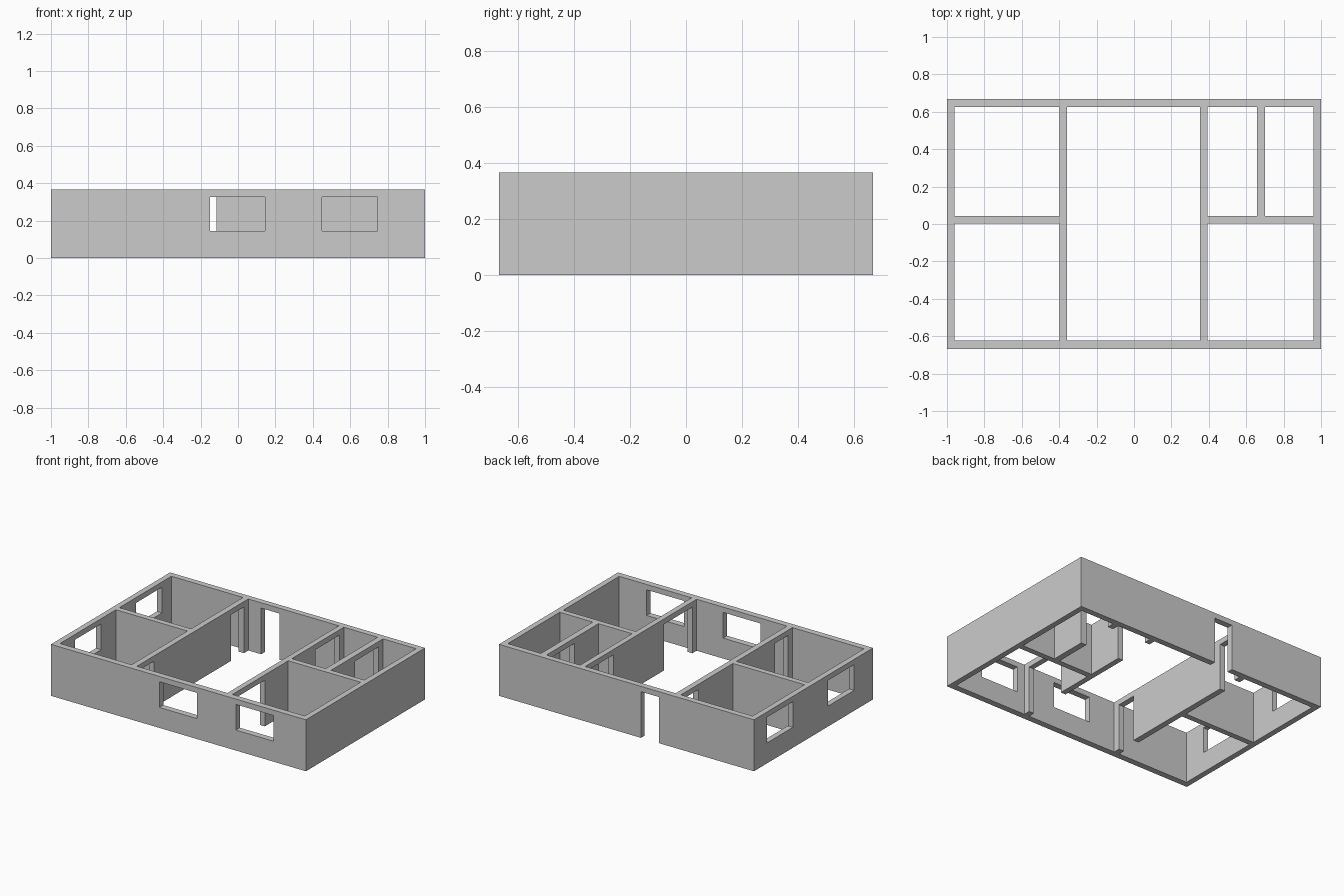
import bpy, bmesh
from mathutils import Matrix, Vector

if "Cube" in bpy.data.objects:
    bpy.data.objects.remove(bpy.data.objects["Cube"])

H = 0.365      # wall height
HEAD = 0.327   # top of doors and windows
SILL = 0.145   # bottom of windows


def boxes(name, items):
    """One mesh object made of boxes (x0, x1, y0, y1, z0, z1)."""
    bm = bmesh.new()
    for x0, x1, y0, y1, z0, z1 in items:
        size = Vector((x1 - x0, y1 - y0, z1 - z0))
        mid = Vector((x0 + x1, y0 + y1, z0 + z1)) / 2
        bmesh.ops.create_cube(bm, size=1, matrix=Matrix.Translation(mid) @ Matrix.Diagonal(size).to_4x4())
    mesh = bpy.data.meshes.new(name)
    bm.to_mesh(mesh)
    bm.free()
    ob = bpy.data.objects.new(name, mesh)
    bpy.context.collection.objects.link(ob)
    return ob


# Solid block that becomes the walls
walls = boxes("house_walls", [(-1, 1, -0.667, 0.667, 0, H)])

# Rooms hollowed out right through the block
rooms = [(-0.96, -0.398, -0.623, 0.003), (-0.96, -0.398, 0.043, 0.625),
         (-0.357, 0.353, -0.623, 0.625),
         (0.392, 0.96, -0.623, 0.003),
         (0.392, 0.657, 0.043, 0.625), (0.70, 0.96, 0.043, 0.625)]
room_cutter = boxes("room_cutter", [r + (-0.1, H + 0.1) for r in rooms])

# Doorways reach the floor, windows start at the sill
doors = [(-0.256, -0.114, 0.60, 0.70),                                    # back entrance
         (-0.42, -0.33, -0.575, -0.43), (-0.42, -0.33, 0.43, 0.575),      # left rooms
         (0.33, 0.42, -0.575, -0.26), (0.33, 0.42, 0.31, 0.575),          # right rooms
         (0.63, 0.73, 0.31, 0.575)]                                       # between small rooms
windows = [(-0.15, 0.145, -0.70, -0.60), (0.45, 0.745, -0.70, -0.60),     # front wall
           (-1.05, -0.93, 0.23, 0.52), (-1.05, -0.93, -0.455, -0.162)]    # left wall
opening_cutter = boxes("opening_cutter",
                       [d + (-0.1, HEAD) for d in doors] + [w + (SILL, HEAD) for w in windows])

# Cut rooms and openings
bpy.context.view_layer.objects.active = walls
for cutter in (room_cutter, opening_cutter):
    mod = walls.modifiers.new(cutter.name, "BOOLEAN")
    mod.operation = "DIFFERENCE"
    mod.solver = "EXACT"
    mod.object = cutter
    bpy.ops.object.modifier_apply(modifier=mod.name)
    bpy.data.objects.remove(cutter)
